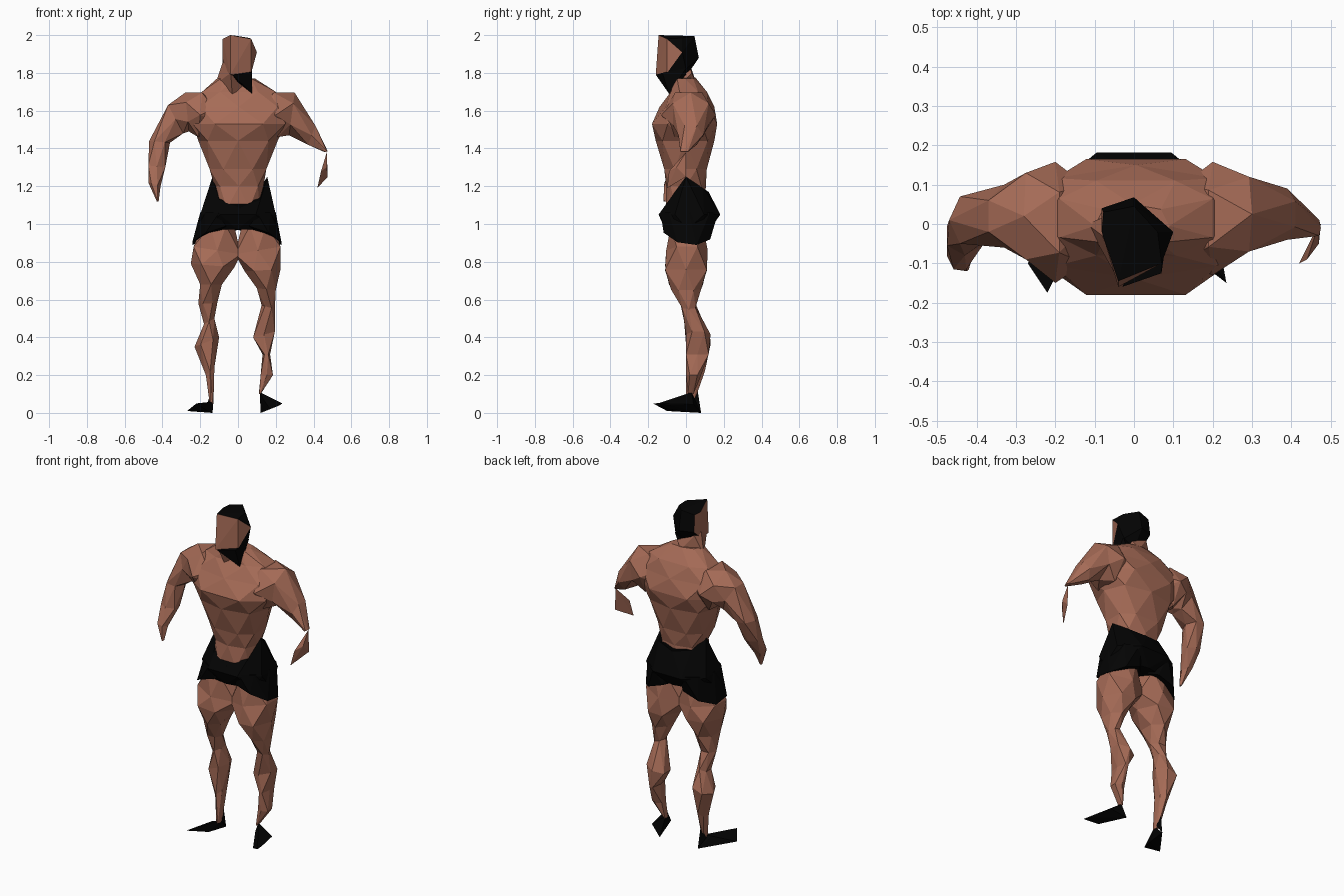
import bpy
import bmesh
from math import cos, sin, pi, copysign
from mathutils import Vector

default_cube = bpy.data.objects.get("Cube")
if default_cube:
    bpy.data.objects.remove(default_cube, do_unlink=True)


def make_material(name, colour):
    material = bpy.data.materials.new(name)
    material.use_nodes = True
    material.diffuse_color = colour
    material.node_tree.nodes["Principled BSDF"].inputs["Base Color"].default_value = colour
    return material


skin = make_material("warm brown skin", (.38, .147, .094, 1))
black = make_material("black cloth and hair", (.001, .001, .001, 1))


def finish(name, bm, materials, rule=None):
    """Turn a bmesh into a flat-shaded object, colouring faces by an optional rule."""
    bmesh.ops.recalc_face_normals(bm, faces=bm.faces)
    bm.normal_update()
    if rule:
        for face in bm.faces:
            face.material_index = int(rule(face.normal))
    mesh = bpy.data.meshes.new(name)
    bm.to_mesh(mesh)
    bm.free()
    for material in materials:
        mesh.materials.append(material)
    part = bpy.data.objects.new(name, mesh)
    bpy.context.collection.objects.link(part)


def loft(name, rings, sides, material, boxy=1):
    """Skin staggered rings: two end points (x, z), y range, optional front and back sag."""
    bm = bmesh.new()
    loops = []
    for level, ring in enumerate(rings):
        xa, za, xb, zb, front, back = ring[:6]
        sag_front, sag_back = ring[6:] or (0, 0)
        angles = [2 * pi * (i + level % 2 / 2) / sides for i in range(sides)]
        widest = max(abs(cos(a)) for a in angles)
        deepest = max(abs(sin(a)) for a in angles)
        loop = []
        for a in angles:
            u, v = cos(a) / widest, sin(a) / deepest
            u, v = copysign(abs(u) ** boxy, u), copysign(abs(v) ** boxy, v)
            x = (xa + xb) / 2 + u * (xb - xa) / 2
            y = (front + back) / 2 + v * (back - front) / 2
            z = (za + zb) / 2 + u * (zb - za) / 2
            z -= sag_front * max(0, -v) + sag_back * max(0, v)
            loop.append(bm.verts.new((x, y, z)))
        loops.append(loop)
    for level, (lower, upper) in enumerate(zip(loops, loops[1:])):
        if level % 2:
            lower, upper = upper, lower
        for i in range(sides):
            j = (i + 1) % sides
            bm.faces.new((lower[i], lower[j], upper[i]))
            bm.faces.new((upper[i], lower[j], upper[j]))
    bm.faces.new(loops[0])
    bm.faces.new(loops[-1])
    finish(name, bm, [material])


def hull(name, points, materials, rule=None):
    """Wrap a few corner points in a faceted solid."""
    bm = bmesh.new()
    verts = [bm.verts.new(Vector(p)) for p in points]
    result = bmesh.ops.convex_hull(bm, input=verts)
    unused = {v for v in result["geom_interior"] if isinstance(v, bmesh.types.BMVert)}
    bmesh.ops.delete(bm, geom=list(unused), context="VERTS")
    finish(name, bm, materials, rule)


# Torso from the neck base down to the waist
loft("torso", [
    (-.1, 1.78, .09, 1.77, -.06, .05),
    (-.19, 1.7, .2, 1.7, -.08, .11),
    (-.26, 1.62, .27, 1.62, -.14, .15),
    (-.24, 1.53, .25, 1.53, -.18, .165),
    (-.21, 1.44, .21, 1.44, -.16, .15),
    (-.15, 1.29, .15, 1.29, -.115, .11),
    (-.125, 1.2, .135, 1.2, -.105, .105),
    (-.115, 1.08, .115, 1.08, -.105, .1),
], 8, skin, boxy=.75)

# Shorts with a dipped waistband and two short legs
loft("shorts", [
    (-.135, 1.25, .155, 1.25, -.12, .12, .165, .08),
    (-.2, 1.05, .2, 1.05, -.145, .182),
    (-.215, .97, .21, .97, -.11, .125),
], 8, black, boxy=.85)
for side, hip, hem in (("right", -.2, -.242), ("left", .2, .23)):
    loft(side + "_shorts_leg", [
        (hip, 1.06, 0, 1.06, -.135, .17),
        (hem, .885, 0, .965, -.118, .128, -.045, -.01),
    ], 8, black)

# Arms, blended into the chest and bent forward at the elbow
loft("right_arm", [
    (-.12, 1.64, -.14, 1.52, -.1, .1),
    (-.19, 1.695, -.21, 1.46, -.15, .158),
    (-.28, 1.695, -.26, 1.49, -.09, .13),
    (-.37, 1.63, -.29, 1.48, -.06, .1),
    (-.47, 1.44, -.36, 1.43, -.05, .07),
    (-.475, 1.31, -.385, 1.3, -.08, .02),
    (-.475, 1.22, -.41, 1.2, -.115, -.05),
    (-.43, 1.12, -.42, 1.12, -.12, -.1),
], 6, skin)
loft("left_arm", [
    (.12, 1.64, .14, 1.52, -.1, .1),
    (.19, 1.695, .21, 1.46, -.13, .158),
    (.3, 1.695, .27, 1.47, -.07, .12),
    (.41, 1.52, .37, 1.42, -.04, .09),
    (.475, 1.385, .46, 1.38, -.03, .01),
], 6, skin)
hull("left_hand", [(.47, 0, 1.38), (.475, 0, 1.25), (.42, -.1, 1.19),
                   (.44, -.09, 1.28), (.47, -.05, 1.3)], [skin])

# Legs with heavy touching thighs, pinched knees and full calves
loft("right_leg", [
    (-.19, .99, -.02, .99, -.08, .09),
    (-.235, .88, .015, .84, -.105, .115),
    (-.25, .79, -.02, .77, -.11, .11),
    (-.2, .68, -.085, .68, -.09, .09),
    (-.21, .58, -.11, .58, -.03, .05),
    (-.18, .47, -.125, .5, -.01, .09),
    (-.23, .35, -.1, .4, 0, .13),
    (-.17, .2, -.125, .24, 0, .1),
    (-.15, .05, -.13, .05, 0, .04),
], 6, skin)
loft("left_leg", [
    (.19, .99, .02, .99, -.08, .09),
    (.225, .88, -.015, .84, -.105, .115),
    (.225, .76, .035, .75, -.11, .11),
    (.2, .65, .1, .66, -.08, .08),
    (.195, .55, .125, .57, -.02, .05),
    (.195, .43, .08, .4, 0, .13),
    (.17, .31, .13, .31, 0, .12),
    (.185, .2, .12, .2, 0, .08),
    (.12, .1, .11, .1, .01, .04),
], 6, skin)

# Pointed shoes
hull("right_shoe", [(-.135, .08, 0), (-.13, .02, .06), (-.17, 0, .055), (-.22, -.175, .05),
                    (-.27, -.1, .01), (-.16, -.05, .01)], [black])
hull("right_shoe_heel", [(-.14, .06, .13), (-.135, .08, 0), (-.13, .035, .06),
                         (-.16, .035, .055)], [black])
hull("left_shoe", [(.115, .03, .11), (.12, .08, 0), (.13, -.02, .08), (.2, .04, .045),
                   (.235, -.15, .05), (.17, -.1, .02), (.22, -.09, .04)], [black])


# Head, slightly turned: hair on the crown, nape and jaw, skin on the face
def is_hair(normal):
    return normal.y > .2 or normal.z > .25 or normal.z < -.2


hull("head", [
    (-.04, -.145, 2), (.07, -.1, 1.98), (.06, -.02, 1.985), (0, .045, 1.995), (-.078, .03, 1.98),
    (.1, -.02, 1.91), (0, .068, 1.88), (-.082, .04, 1.88), (-.082, -.02, 1.98),
    (-.04, -.16, 1.79), (.07, -.1, 1.8), (.07, 0, 1.82), (0, 0, 1.78), (-.08, -.02, 1.83),
], [skin, black], is_hair)
hull("neck", [(-.08, -.03, 1.86), (-.07, .02, 1.85), (-.038, -.145, 1.8), (-.12, 0, 1.74),
              (-.03, -.08, 1.67), (.04, .03, 1.8), (.05, -.05, 1.72), (0, .05, 1.76)], [skin])
hull("beard", [(-.03, -.16, 1.79), (.07, -.125, 1.8), (.075, 0, 1.825),
               (.075, -.09, 1.69), (0, -.11, 1.75), (.06, 0, 1.79)], [black])
